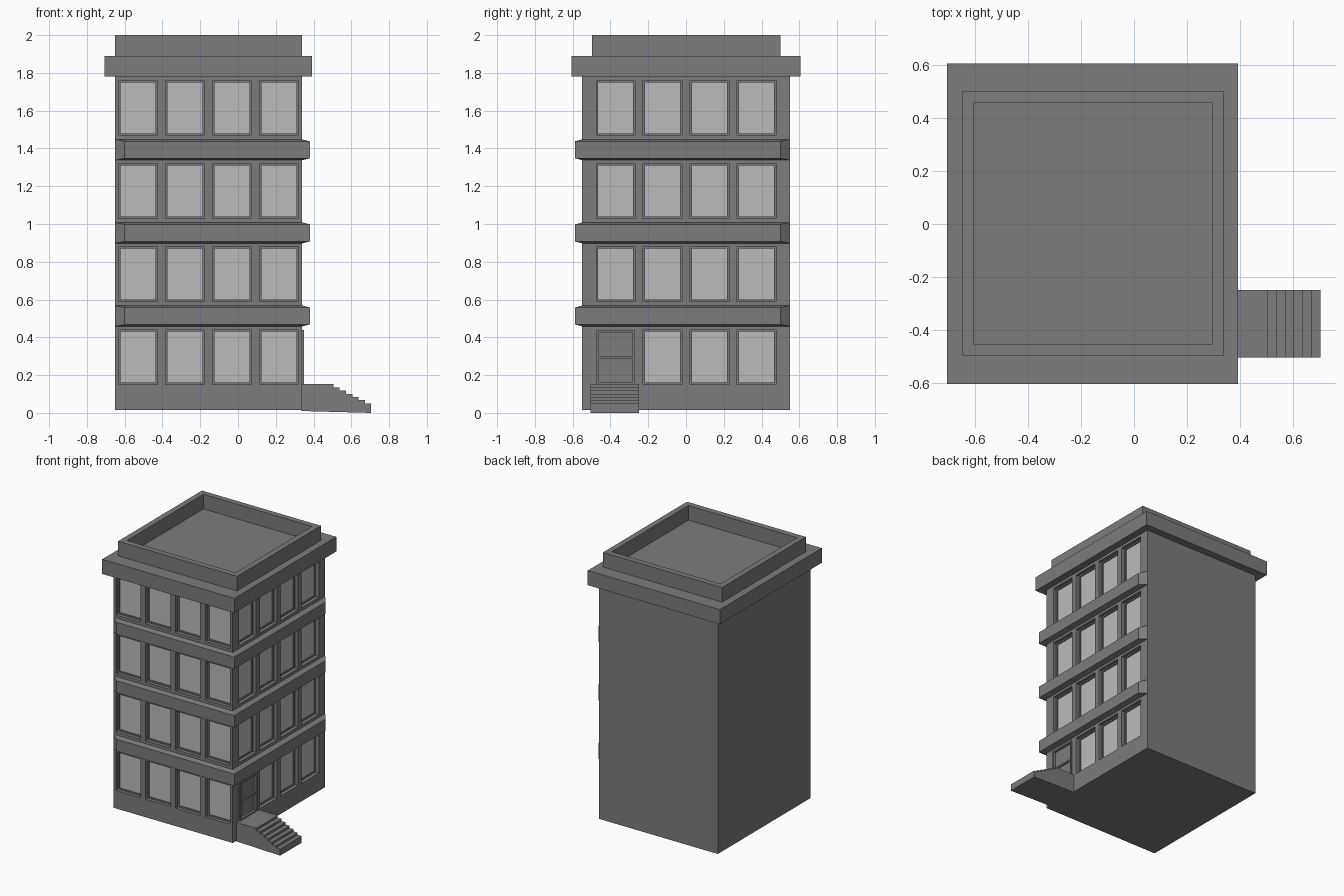
import bpy, bmesh

if "Cube" in bpy.data.objects:
    bpy.data.objects.remove(bpy.data.objects["Cube"])

def material(name, v):
    m = bpy.data.materials.new(name)
    m.diffuse_color = (v, v, v, 1)
    m.use_nodes = True
    m.node_tree.nodes["Principled BSDF"].inputs["Base Color"].default_value = m.diffuse_color
    return m

WALL, GLASS = material("wall_grey", 0.2), material("glass_grey", 0.5)

def finish(name, bm, mat=WALL):
    bmesh.ops.recalc_face_normals(bm, faces=bm.faces)
    me = bpy.data.meshes.new(name)
    bm.to_mesh(me)
    bm.free()
    ob = bpy.data.objects.new(name, me)
    bpy.context.collection.objects.link(ob)
    me.materials.append(mat)
    return ob

def add_box(bm, x0, x1, y0, y1, z0, z1):
    vs = bmesh.ops.create_cube(bm, size=1)["verts"]
    for v in vs:
        v.co = (x1 if v.co.x > 0 else x0, y1 if v.co.y > 0 else y0, z1 if v.co.z > 0 else z0)

def boxes(name, items, mat=WALL):
    bm = bmesh.new()
    for it in items:
        add_box(bm, *it)
    return finish(name, bm, mat)

def cut(ob, cutter):
    mod = ob.modifiers.new("cut", "BOOLEAN")
    mod.operation, mod.solver, mod.object = "DIFFERENCE", "EXACT", cutter
    cutter.hide_render = True
    cutter.hide_set(True)

X0, X1, Y0, Y1 = -0.65, 0.34, -0.55, 0.55
DEPTH, W, H, F = 0.04, 0.205, 0.29, 0.01
ROWS = [0.15 + 0.44 * i for i in range(4)]

def on_wall(side, a0, a1, d0, d1, z0, z1):
    """Box on a wall: a = along the wall, d = depth inward from its face."""
    if side == "front":
        return (a0, a1, Y0 + d0, Y0 + d1, z0, z1)
    return (X1 - d1, X1 - d0, a0, a1, z0, z1)

def ring(side, a, z, w, h, f, d0, d1):
    return [on_wall(side, a, a + f, d0, d1, z, z + h),
            on_wall(side, a + w - f, a + w, d0, d1, z, z + h),
            on_wall(side, a + f, a + w - f, d0, d1, z, z + f),
            on_wall(side, a + f, a + w - f, d0, d1, z + h - f, z + h)]

# Windows on the front and right walls
niches, panes, frames = [], [], []
for side, start in (("front", -0.632), ("right", -0.475)):
    for r, z in enumerate(ROWS):
        for c in range(4):
            a = start + 0.2485 * c
            niches.append(on_wall(side, a, a + W, -0.05, DEPTH, z, z + H))
            if side == "right" and r == 0 and c == 0:
                continue
            panes.append(on_wall(side, a + F / 2, a + W - F / 2, DEPTH - 0.006,
                                 DEPTH + 0.005, z + F / 2, z + H - F / 2))
            frames += ring(side, a, z, W, H, F, DEPTH - 0.014, DEPTH + 0.005)

# Main block with recessed openings
body = boxes("building_body", [(X0, X1, Y0, Y1, 0.015, 1.79)])
cut(body, boxes("window_cutter", niches))
boxes("window_glass", panes, GLASS)
boxes("window_frames", frames)

# Door with a raised frame, two panels and a crossbar
da, dz = -0.475, 0.15
boxes("door_frame", ring("right", da, dz, W, H, 0.014, -0.01, DEPTH)
      + [on_wall("right", da + 0.014, da + W - 0.014, -0.004, DEPTH, dz + 0.135, dz + 0.149)])
boxes("door_panels", [on_wall("right", da + 0.005, da + W - 0.005, 0.008, DEPTH + 0.003,
                              dz + 0.005, dz + H - 0.005)])

# Tapered ledges wrapping the front right corner
def ledge(name, z0, z1):
    bm = bmesh.new()
    inner = [(X0, Y0), (X1, Y0), (X1, Y1)]
    outer = [(-0.60, -0.587), (0.38, -0.587), (0.38, 0.50)]
    t = 0.01
    st = [[bm.verts.new((*i, z0)), bm.verts.new((*o, z0 + t)),
           bm.verts.new((*o, z1 - t)), bm.verts.new((*i, z1))] for i, o in zip(inner, outer)]
    for p, q in zip(st, st[1:]):
        for k in range(4):
            n = (k + 1) % 4
            bm.faces.new((p[k], p[n], q[n], q[k]))
    bm.faces.new(st[0])
    bm.faces.new(st[-1])
    finish(name, bm)

for i in range(3):
    z = 0.458 + 0.44 * i
    ledge(f"ledge_{i + 1}", z, z + 0.11)

# Cornice and hollow roof parapet
boxes("cornice", [(-0.707, 0.393, -0.605, 0.607, 1.78, 1.89)])
parapet = boxes("roof_parapet", [(X0, X1, -0.497, 0.5, 1.885, 2.0)])
cut(parapet, boxes("parapet_cutter", [(-0.607, 0.297, -0.453, 0.457, 1.8, 2.1)]))

# Entrance stairs from an extruded stepped profile
prof = [(X1 - 0.005, 0.01), (X1 - 0.005, 0.152)]
x, z = 0.505, 0.152
for i in range(7):
    prof += [(x, z), (x, z - 0.017)] if i < 6 else [(0.705, z), (0.705, 0.0)]
    x, z = x + 0.0333, z - 0.017
bm = bmesh.new()
face = bm.faces.new([bm.verts.new((px, -0.505, pz)) for px, pz in prof])
ext = bmesh.ops.extrude_face_region(bm, geom=[face], use_keep_orig=True)["geom"]
bmesh.ops.translate(bm, vec=(0, 0.255, 0), verts=[v for v in ext if isinstance(v, bmesh.types.BMVert)])
finish("entrance_stairs", bm)
